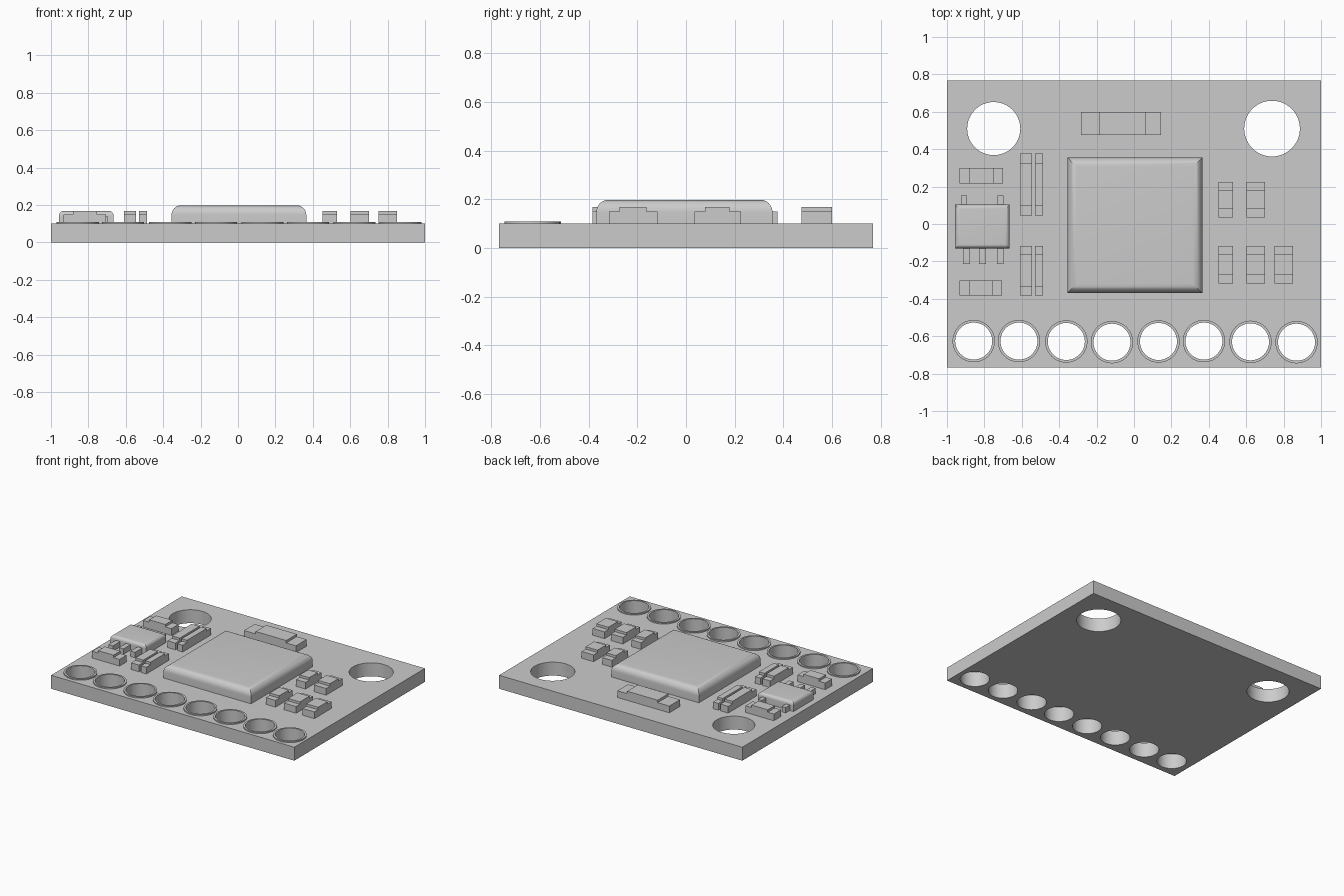
import bpy, bmesh, math
from mathutils import Matrix

if "Cube" in bpy.data.objects:
    bpy.data.objects.remove(bpy.data.objects["Cube"])

TOP = 0.1  # board surface height
grey = bpy.data.materials.new("light_grey")
grey.diffuse_color = (0.6, 0.6, 0.6, 1)
grey.use_nodes = True
grey.node_tree.nodes["Principled BSDF"].inputs["Base Color"].default_value = grey.diffuse_color


def finish(name, bm, smooth=False):
    bmesh.ops.recalc_face_normals(bm, faces=bm.faces)
    me = bpy.data.meshes.new(name)
    bm.to_mesh(me)
    bm.free()
    ob = bpy.data.objects.new(name, me)
    bpy.context.collection.objects.link(ob)
    me.materials.append(grey)
    if smooth:
        smooth_object(ob)
    return ob


def smooth_object(ob):
    bpy.ops.object.select_all(action='DESELECT')
    ob.select_set(True)
    bpy.context.view_layer.objects.active = ob
    bpy.ops.object.shade_smooth_by_angle(angle=math.radians(30))


def box(name, x0, x1, y0, y1, z0, z1, fillet=0):
    """Box whose four top edges may be rounded."""
    bm = bmesh.new()
    mat = (Matrix.Translation(((x0 + x1) / 2, (y0 + y1) / 2, (z0 + z1) / 2))
           @ Matrix.Diagonal((x1 - x0, y1 - y0, z1 - z0, 1)))
    bmesh.ops.create_cube(bm, size=1, matrix=mat)
    if fillet:
        edges = [e for e in bm.edges if all(v.co.z > z1 - 1e-4 for v in e.verts)]
        bmesh.ops.bevel(bm, geom=edges, offset=fillet, segments=8,
                        profile=0.5, affect='EDGES')
    return finish(name, bm, fillet > 0)


def chip_part(name, x0, x1, y0, y1, cap_a, cap_b):
    """Small component: raised middle with a lower cap at each end of its long side."""
    along_x = (x1 - x0) > (y1 - y0)
    s, e = (x0, x1) if along_x else (y0, y1)
    a, b = s + cap_a, e - cap_b
    low, high = 0.15, 0.168
    profile = [(s, TOP), (e, TOP), (e, low), (b, low), (b, high),
               (a, high), (a, low), (s, low)]
    bm = bmesh.new()
    if along_x:
        verts = [bm.verts.new((p, y0, z)) for p, z in profile]
        shift = (0, y1 - y0, 0)
    else:
        verts = [bm.verts.new((x0, p, z)) for p, z in profile]
        shift = (x1 - x0, 0, 0)
    face = bm.faces.new(verts)
    geo = bmesh.ops.extrude_face_region(bm, geom=[face])["geom"]
    bmesh.ops.translate(bm, vec=shift,
                        verts=[g for g in geo if isinstance(g, bmesh.types.BMVert)])
    return finish(name, bm)


def ring(name, x, y, r_in, r_out, z0, z1, n=48):
    """Flat pad around a pin hole."""
    bm = bmesh.new()
    loops = []
    for r, z in ((r_in, z0), (r_out, z0), (r_out, z1), (r_in, z1)):
        loops.append([bm.verts.new((x + r * math.cos(2 * math.pi * i / n),
                                    y + r * math.sin(2 * math.pi * i / n), z))
                      for i in range(n)])
    for k in range(4):
        p, q = loops[k], loops[(k + 1) % 4]
        for i in range(n):
            j = (i + 1) % n
            bm.faces.new((p[i], p[j], q[j], q[i]))
    return finish(name, bm, True)


# Board with mounting holes and pin holes
pin_x = [-0.857, -0.615, -0.362, -0.118, 0.131, 0.374, 0.623, 0.869]
pin_y = [-0.626, -0.626, -0.628, -0.632, -0.628, -0.626, -0.63, -0.632]
holes = [(-0.75, 0.51, 0.142), (0.738, 0.51, 0.149)]
holes += [(x, y, 0.099) for x, y in zip(pin_x, pin_y)]

board = box("board", -1, 1, -0.767, 0.767, 0, TOP)
bm = bmesh.new()
for x, y, r in holes:
    bmesh.ops.create_cone(bm, cap_ends=True, segments=48, radius1=r, radius2=r,
                          depth=0.5, matrix=Matrix.Translation((x, y, 0.05)))
cutter = finish("hole_cutter", bm)
cutter.hide_render = True
mod = board.modifiers.new("holes", 'BOOLEAN')
mod.operation = 'DIFFERENCE'
mod.solver = 'EXACT'
mod.object = cutter
bpy.context.view_layer.objects.active = board
bpy.ops.object.modifier_apply(modifier=mod.name)
bpy.data.objects.remove(cutter)
smooth_object(board)

# Pin hole pads
for i, (x, y) in enumerate(zip(pin_x, pin_y)):
    ring(f"pin_pad_{i + 1}", x, y, 0.099, 0.113, TOP, 0.109)

# Main chip and regulator with legs
box("main_chip", -0.355, 0.365, -0.368, 0.355, TOP, 0.198, 0.05)
box("regulator_body", -0.957, -0.665, -0.131, 0.104, TOP, 0.168, 0.025)
for i, x in enumerate((-0.91, -0.713)):
    box(f"regulator_back_leg_{i + 1}", x - 0.016, x + 0.016, 0.09, 0.152, TOP, 0.14)
for i, x in enumerate((-0.896, -0.81, -0.715)):
    box(f"regulator_front_leg_{i + 1}", x - 0.018, x + 0.018, -0.215, -0.12, TOP, 0.14)

# Right hand small components
for i, (x0, x1) in enumerate(((0.452, 0.53), (0.602, 0.7), (0.752, 0.85))):
    chip_part(f"right_front_part_{i + 1}", x0, x1, -0.317, -0.118, 0.044, 0.044)
    if i < 2:
        chip_part(f"right_back_part_{i + 1}", x0, x1, 0.035, 0.225, 0.044, 0.046)

# Left hand strips
for i, (x0, x1) in enumerate(((-0.61, -0.546), (-0.53, -0.486))):
    chip_part(f"left_back_strip_{i + 1}", x0, x1, 0.045, 0.376, 0.05, 0.05)
    chip_part(f"left_front_strip_{i + 1}", x0, x1, -0.383, -0.118, 0.05, 0.045)

# Small parts beside the regulator, and the long part at the back
chip_part("regulator_back_part", -0.932, -0.7, 0.217, 0.3, 0.05, 0.05)
chip_part("regulator_front_part", -0.932, -0.705, -0.383, -0.303, 0.05, 0.05)
chip_part("long_back_part", -0.283, 0.144, 0.475, 0.6, 0.096, 0.08)
